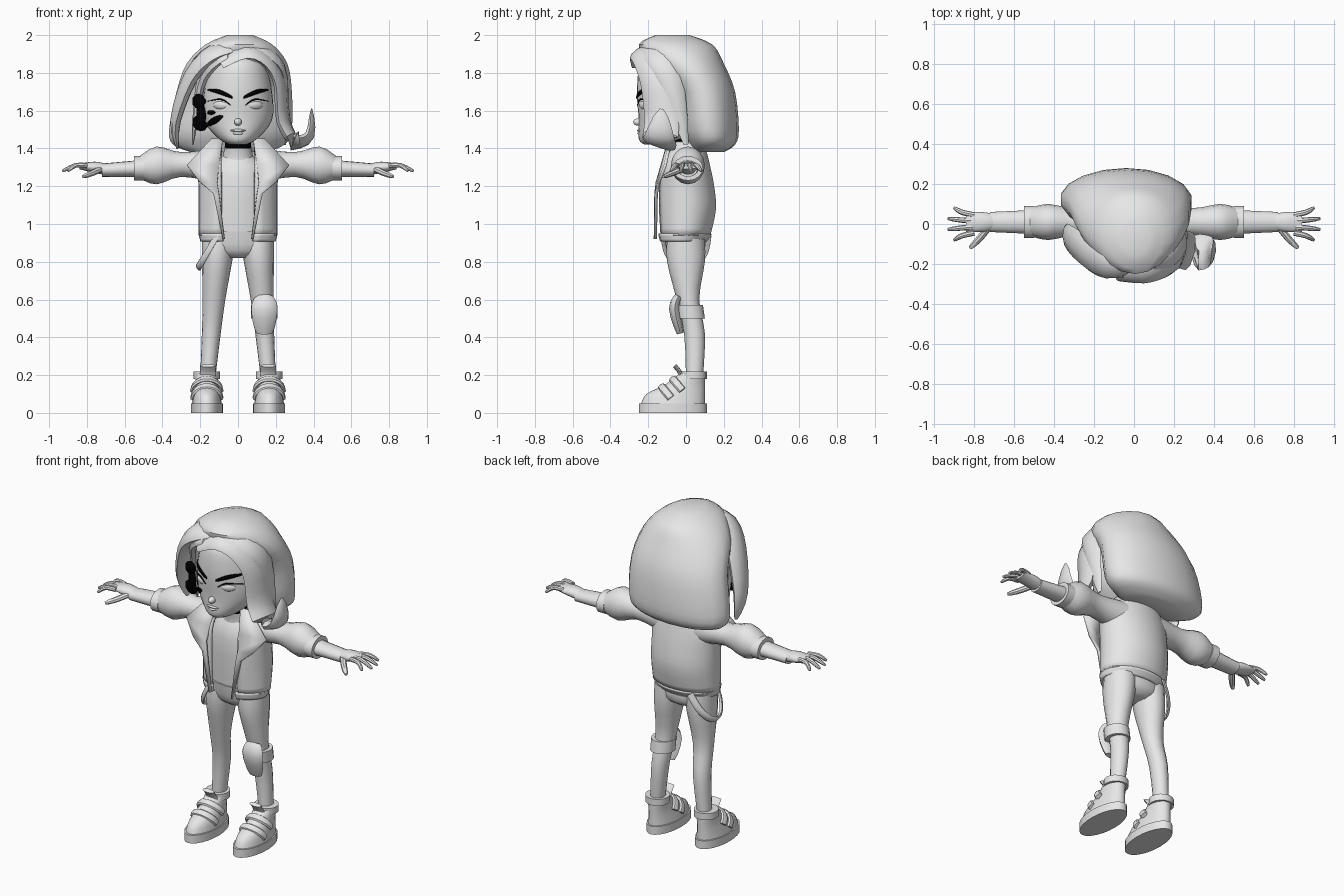
import bpy, bmesh
from math import sin, cos, asin, pi
from mathutils import Vector
from mathutils.bvhtree import BVHTree

cube = bpy.data.objects.get("Cube")
if cube:
    bpy.data.objects.remove(cube, do_unlink=True)


def material(name, colour):
    mat = bpy.data.materials.new(name)
    mat.use_nodes = True
    mat.diffuse_color = colour
    shader = mat.node_tree.nodes["Principled BSDF"]
    shader.inputs["Base Color"].default_value = colour
    return mat


grey = material("light grey", (.8, .8, .8, 1))
black = material("black", (0, 0, 0, 1))
parts = []


def refine(rows, steps):
    """Catmull-Rom interpolation between rows of numbers."""
    result = []
    last = len(rows) - 1
    for i in range(last):
        before, start, end, after = (rows[max(i - 1, 0)], rows[i], rows[i + 1],
                                     rows[min(i + 2, last)])
        for k in range(steps):
            t = k / steps
            result.append([b + t / 2 * (c - a + t * (2 * a - 5 * b + 4 * c - d
                           + t * (3 * (b - c) + d - a)))
                           for a, b, c, d in zip(before, start, end, after)])
    return result + [list(rows[last])]


def skin(name, rings, mat=grey, closed=True, mirror=False, solid=0):
    """Join rings of points into one surface, capped when closed."""
    bm = bmesh.new()
    loops = [[bm.verts.new(point) for point in ring] for ring in rings]
    count = len(loops[0])
    for low, high in zip(loops, loops[1:]):
        for j in range(count if closed else count - 1):
            k = (j + 1) % count
            bm.faces.new((low[j], low[k], high[k], high[j]))
    if closed:
        bm.faces.new(loops[0])
        bm.faces.new(loops[-1])
    bmesh.ops.recalc_face_normals(bm, faces=bm.faces[:])
    mesh = bpy.data.meshes.new(name)
    bm.to_mesh(mesh)
    bm.free()
    mesh.materials.append(mat)
    obj = bpy.data.objects.new(name, mesh)
    bpy.context.collection.objects.link(obj)
    if solid:
        modifier = obj.modifiers.new("thickness", "SOLIDIFY")
        modifier.thickness, modifier.offset = solid, 0
    if mirror:
        obj.modifiers.new("other side", "MIRROR")
    parts.append(obj)
    return obj


def loft(name, rows, sides=16, steps=3, shift=0, lean=0, sideways=False, gap=0, **options):
    """Rows: height, front, back, half width; sideways: x, bottom, top, half depth."""
    rings = []
    for along, low, high, half in refine(rows, steps):
        start = asin(gap / half)
        ring = []
        for j in range(sides):
            angle = start + (pi - start) * 2 * j / (sides - 1 if gap else sides)
            across = shift + lean * along + half * sin(angle)
            other = (low + high) / 2 - (high - low) / 2 * cos(angle)
            ring.append((along, across, other) if sideways else (across, other, along))
        rings.append(ring)
    return skin(name, rings, closed=not gap, **options)


def even(t):
    return 1


def round_tip(t):
    return 1 - t ** 4 / 2


def lock(t):
    return sin(pi * (.15 + .8 * t))


def flick(t):
    return (.4 + t) * (1 - t ** 6) + .1


def sweep(name, path, centre, width, thick, shape=even, sides=8, **options):
    """Flat tube along a path, its thin direction pointing away from centre."""
    points = [Vector(p) for p in refine(path, 3)]
    last = len(points) - 1
    rings = []
    for i, point in enumerate(points):
        along = (points[min(i + 1, last)] - points[max(i - 1, 0)]).normalized()
        out = point - Vector(centre)
        out = (out - along * out.dot(along)).normalized()
        side = along.cross(out)
        size = shape(i / last)
        angles = [2 * pi * j / sides for j in range(sides)]
        rings.append([point + side * width * size * cos(a) + out * thick * size * sin(a)
                      for a in angles])
    return skin(name, rings, **options)


def ellipsoid(name, centre, scale, turn=0):
    bpy.ops.mesh.primitive_uv_sphere_add(segments=16, ring_count=10, location=centre,
                                         rotation=(0, 0, turn))
    obj = bpy.context.object
    obj.name, obj.scale = name, scale
    obj.data.materials.append(grey)
    parts.append(obj)


# Head, nose and lips
head = loft("head", [(1.42, -.22, -.1, .04), (1.45, -.25, 0, .1), (1.55, -.25, .1, .18),
                     (1.7, -.26, .1, .18), (1.85, -.24, .06, .14), (1.9, -.16, 0, .07)],
            sides=32, steps=4)
ellipsoid("nose", (0, -.25, 1.54), (.02, .03, .02))
ellipsoid("upper_lip", (0, -.245, 1.495), (.04, .014, .008))
ellipsoid("lower_lip", (0, -.243, 1.48), (.03, .014, .009))

bpy.context.view_layer.update()
face = BVHTree.FromObject(head, bpy.context.evaluated_depsgraph_get())


def paint(name, path, half):
    """A thin tapered black plate laid on the face along (x, z) points."""
    def on_face(x, z):
        hit = face.ray_cast(Vector((x, -2, z)), Vector((0, 1, 0)))[0]
        return (x, min(hit.y if hit else 0, -.16) - .005, z)
    path = refine(path, 4)
    rows = []
    for i, (x, z) in enumerate(path):
        high = half * lock(i / (len(path) - 1))
        rows.append([on_face(x, z + step * high) for step in (-1, 0, 1)])
    skin(name, rows, mat=black, closed=False, solid=.004)


# Eyes, lashes and brows
for s, side in ((1, "left"), (-1, "right")):
    ellipsoid(side + "_eye", (s * .09, -.22, 1.63), (.045, .02, .025), turn=s / 2)
    paint(side + "_brow", [(s * .03, 1.67), (s * .1, 1.7), (s * .16, 1.71)], .012)
    paint(side + "_lashes", [(s * .04, 1.63), (s * .09, 1.66), (s * .16, 1.65)], .004)

# Cheek markings
paint("temple_mark", [(-.24, 1.65), (-.17, 1.65)], .04)
paint("side_mark", [(-.22, 1.59), (-.17, 1.57)], .09)
paint("lower_mark", [(-.24, 1.54), (-.16, 1.52)], .04)
paint("cheek_stripe", [(-.16, 1.53), (-.08, 1.57)], .02)
paint("cheek_dot", [(-.16, 1.59), (-.12, 1.59)], .012)

# Main hair volume, leaning to one side
loft("hair_back", [(1.38, .02, .2, .2), (1.42, 0, .26, .3), (1.5, -.04, .28, .33),
                   (1.7, -.08, .26, .31), (1.85, -.2, .2, .27), (1.95, -.25, .14, .18),
                   (2, -.16, .02, .07)], sides=18, shift=-.19, lean=.1)

# Front locks
crown = (0, -.08, 1.65)
sweep("hair_right_curtain", [(-.02, -.2, 1.93), (-.14, -.2, 1.9), (-.25, -.13, 1.78),
                             (-.33, -.06, 1.55), (-.32, -.03, 1.4)],
      crown, .09, .04, lock)
sweep("hair_right_inner", [(-.05, -.25, 1.89), (-.13, -.21, 1.85), (-.2, -.13, 1.73),
                           (-.24, -.05, 1.42)], crown, .05, .03, lock)
sweep("hair_left_flick", [(-.09, -.25, 1.85), (.04, -.25, 1.91), (.15, -.21, 1.87),
                          (.22, -.16, 1.75), (.24, -.13, 1.55), (.3, -.14, 1.44),
                          (.38, -.14, 1.47), (.39, -.13, 1.61)],
      crown, .09, .03, flick)
sweep("hair_left_side", [(.03, -.21, 1.94), (.16, -.15, 1.9), (.24, -.08, 1.77),
                         (.25, 0, 1.42)], crown, .08, .03, lock)

# Neck, choker, shirt and high collar
loft("neck", [(1.3, -.07, .05, .05), (1.5, -.08, .03, .05)])
loft("choker", [(1.4, -.1, .04, .07), (1.45, -.11, .03, .07)], mat=black)
loft("shirt_collar", [(1.32, -.09, .07, .09), (1.36, -.09, .06, .08), (1.41, -.1, .05, .07)])
loft("shirt", [(.92, -.11, .09, .17), (1.25, -.12, .1, .16), (1.37, -.07, .05, .07)])

# Open jacket, its hem and folded lapels
loft("jacket", [(.94, -.14, .12, .2), (1.08, -.15, .15, .2), (1.2, -.15, .14, .2),
                (1.3, -.14, .12, .2), (1.38, -.1, .1, .16), (1.43, -.08, .08, .12)],
     sides=24, gap=.09, solid=.02)
loft("jacket_hem", [(.91, -.14, .1, .19), (.95, -.15, .13, .2)],
     sides=24, gap=.08, solid=.02)


def lapel_point(x, z):
    return (x, .3 * max(0, z - 1.2) + .1 * x - .17, z)


skin("jacket_lapels", [[lapel_point(inner, z), lapel_point(outer, z)] for inner, outer, z in
                       ((.07, .08, .92), (.1, .13, 1.16), (.11, .2, 1.22),
                        (.1, .27, 1.31), (.08, .14, 1.45))],
     closed=False, mirror=True, solid=.016)

# Puffed sleeves, cuffs, forearms and hands
arm = dict(shift=.01, sideways=True, mirror=True)
loft("sleeves", [(.12, 1.22, 1.4, .09), (.3, 1.25, 1.38, .07), (.43, 1.21, 1.41, .09),
                 (.52, 1.24, 1.36, .07)], **arm)
loft("sleeve_cuffs", [(.5, 1.23, 1.36, .08), (.55, 1.23, 1.36, .08)], **arm)
loft("forearms", [(.5, 1.25, 1.34, .06), (.72, 1.25, 1.32, .05)], **arm)
loft("palms", [(.7, 1.26, 1.32, .04), (.76, 1.27, 1.33, .05), (.84, 1.29, 1.32, .05)], **arm)
below_hand = (.8, 0, 1)
for k, finger in enumerate(("little", "ring", "middle", "index")):
    y = .045 - .03 * k
    reach = .9 if finger in ("little", "index") else .93
    sweep(finger + "_fingers", [(.8, y, 1.31), (.86, y * 1.3, 1.31), (reach, y * 1.8, 1.28)],
          below_hand, .014, .013, round_tip, mirror=True)
sweep("thumbs", [(.73, -.02, 1.29), (.77, -.07, 1.27), (.82, -.12, 1.25)],
      below_hand, .018, .016, round_tip, mirror=True)

# Trousers
loft("trouser_hips", [(.82, -.06, .06, .06), (.86, -.1, .1, .17), (.96, -.12, .1, .19)])
loft("trouser_legs", [(.18, 0, .09, .04), (.42, -.01, .1, .05), (.6, -.05, .07, .06),
                      (.8, -.1, .1, .08), (.92, -.1, .1, .09)],
     shift=.175, lean=-.08, mirror=True)

# Strap hanging in a half loop round the right hip
half_turn = [pi * k / 6 for k in range(7)]
sweep("hip_strap", [(-.11 - .1 * sin(a), -.12 * cos(a), .94 - .17 * sin(a))
                    for a in half_turn], (0, 0, .9), .02, .01)

# Knee pad and its band
loft("knee_band", [(.5, -.05, .1, .07), (.57, -.06, .09, .07)], shift=.14)
sweep("knee_pad", [(.14, -.04, .62), (.14, -.06, .55), (.14, -.03, .42)],
      (.14, .2, .52), .07, .03, lambda t: .6 + .4 * sin(pi * t))

# Boots: sole, upper, ankle collar, tongue and straps
boot = dict(shift=.165, mirror=True)
loft("boot_soles", [(0, -.25, .11, .085), (.05, -.25, .11, .085)], sides=24, **boot)
loft("boots", [(.04, -.24, .1, .08), (.1, -.21, .1, .07), (.15, -.11, .1, .06),
               (.22, -.02, .1, .06)], sides=20, **boot)
loft("boot_collars", [(.18, -.03, .11, .07), (.22, -.03, .11, .07)], **boot)
sweep("boot_tongues", [(.16, -.02, .16), (.16, -.03, .21), (.16, -.06, .25)],
      (.16, .3, .2), .04, .012, mirror=True)
for name, y, z in (("lower", -.13, .14), ("upper", -.07, .18)):
    arch = [(.165 - .075 * cos(a), y + .05 * (1 - sin(a)), z - .06 * (1 - sin(a)))
            for a in half_turn]
    sweep(name + "_boot_straps", arch, (.165, y + .1, 0), .022, .013, mirror=True)

# Soft shading with crisp folds
bpy.ops.object.select_all(action="DESELECT")
for obj in parts:
    obj.select_set(True)
bpy.context.view_layer.objects.active = head
bpy.ops.object.shade_smooth_by_angle(angle=.7)
